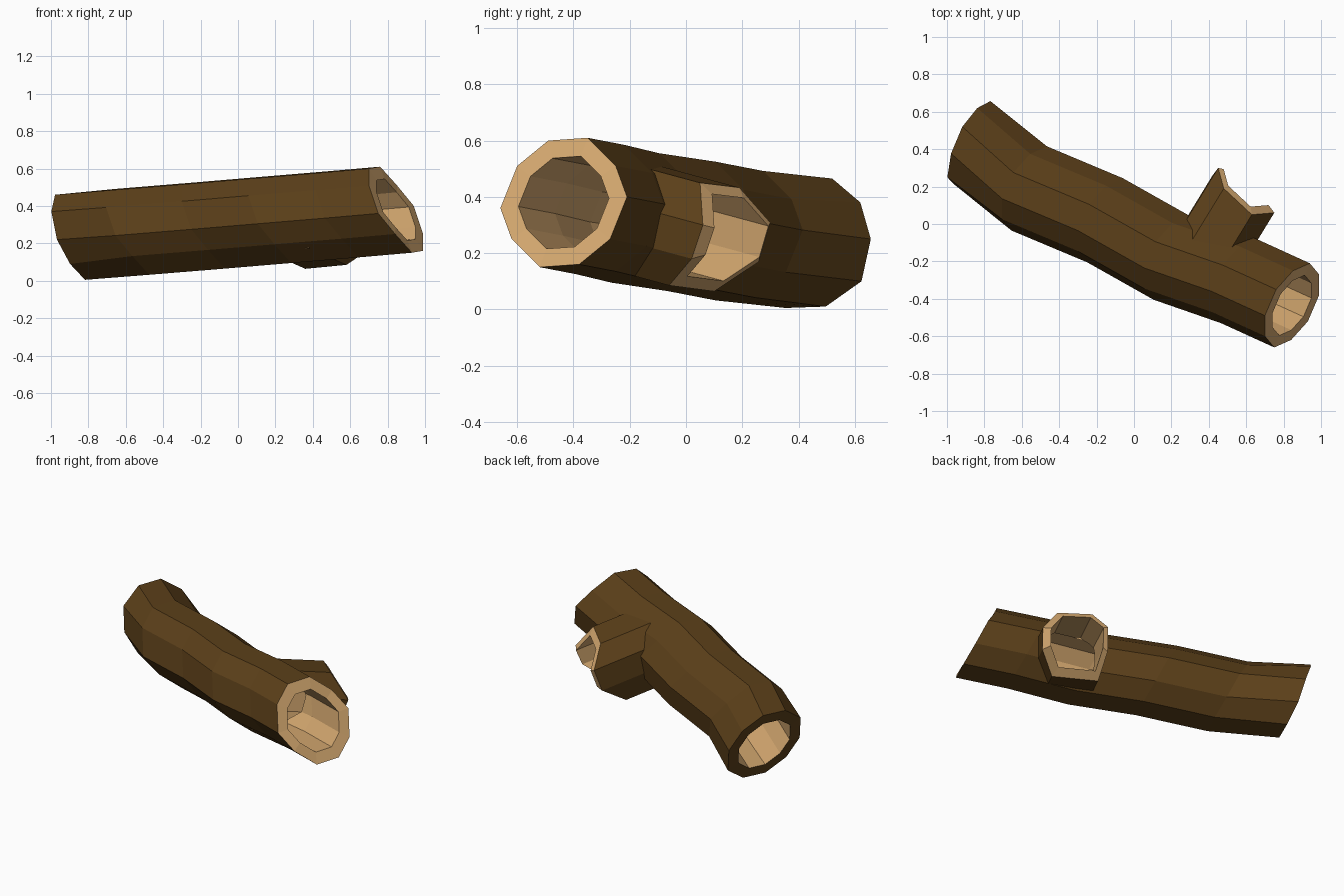
import bpy, bmesh
from mathutils import Vector as V

if "Cube" in bpy.data.objects:
    bpy.data.objects.remove(bpy.data.objects["Cube"])


def material(name, rgb):
    m = bpy.data.materials.new(name)
    m.diffuse_color = (*rgb, 1)
    m.use_nodes = True
    m.node_tree.nodes["Principled BSDF"].inputs["Base Color"].default_value = m.diffuse_color
    return m


BARK = material("bark", (0.107, 0.051, 0.010))
WOOD = material("cut_wood", (0.64, 0.38, 0.156))


def make(name, rings, kinds, closed):
    """Loft rings; kinds = material index per band. Closed joins last ring to first."""
    bm = bmesh.new()
    vs = [[bm.verts.new(p) for p in r] for r in rings]
    n = len(vs[0])
    bands = len(vs) if closed else len(vs) - 1
    for i in range(bands):
        a, b = vs[i], vs[(i + 1) % len(vs)]
        for j in range(n):
            k = (j + 1) % n
            bm.faces.new((a[j], a[k], b[k], b[j])).material_index = kinds[i]
    if not closed:
        for r in (vs[0], vs[-1]):
            bm.faces.new(r).material_index = 1
    bmesh.ops.recalc_face_normals(bm, faces=bm.faces)
    me = bpy.data.meshes.new(name)
    bm.to_mesh(me)
    bm.free()
    me.materials.append(BARK)
    me.materials.append(WOOD)
    ob = bpy.data.objects.new(name, me)
    bpy.context.collection.objects.link(ob)
    return ob


def cut(ob, cutter):
    mod = ob.modifiers.new("cut", 'BOOLEAN')
    mod.operation = 'DIFFERENCE'
    mod.solver = 'EXACT'
    mod.object = cutter
    bpy.context.view_layer.objects.active = ob
    bpy.ops.object.modifier_apply(modifier=mod.name)
    bpy.data.objects.remove(cutter)


# Trunk: crooked path of ten-sided slanted rings (half ring, mirrored through centre)
path = [(-.868, .437, .235), (-.56, .19, .262), (-.155, .02, .295),
        (.2, -.18, .325), (.56, -.305, .355), (.845, -.435, .38)]
end = [(-.145, -.055, .22), (-.085, .085, .23), (.005, .185, .13),
       (.095, .225, .02), (.145, .165, -.13)]
start = [(-.11, -.06, .225), (-.05, .083, .23), (.03, .183, .145),
         (.1, .22, .015), (.13, .187, -.135)]


def trunk_ring(i, scale):
    half = [V(p) * scale for p in (start if i == 0 else end)]
    c = V(path[i])
    return [c + p for p in half] + [c - p for p in half]


outer = [trunk_ring(i, 1) for i in range(6)]
inner = [trunk_ring(i, .715) for i in range(6)]
# bands: bark outside, wood right rim, wood inside, bark left rim
trunk = make("hollow_trunk", outer + inner[::-1], [0] * 5 + [1] * 6 + [0], True)

# Branch stub: uneven eight-sided rim swept back into the trunk
rim = [V(p) for p in ((.63, .05, .45), (.48, .19, .433), (.45, .30, .308),
                      (.42, .26, .17), (.36, .10, .064), (.58, -.06, .085),
                      (.72, .02, .18), (.75, .06, .30))]
centre = sum(rim, V()) / 8
axis = V((.52, .85, -.23)).normalized()


def hole_ring(scale):
    return [centre + (p - centre) * scale + V((.01, .03, 0)) for p in rim]


def slide(ring, d):
    return [p + axis * d for p in ring]


hole = hole_ring(.8)
branch = make("branch_stub", [slide(rim, -.4), rim, hole, slide(hole, -.42)],
              [0, 1, 1, 1], True)

# Open the trunk wall into the branch, and clear the branch out of the trunk hollow
plug = hole_ring(.83)
cut(trunk, make("branch_plug", [slide(plug, -.42), slide(plug, .1)], [1], False))
cut(branch, make("trunk_core", inner, [1] * 5, False))
